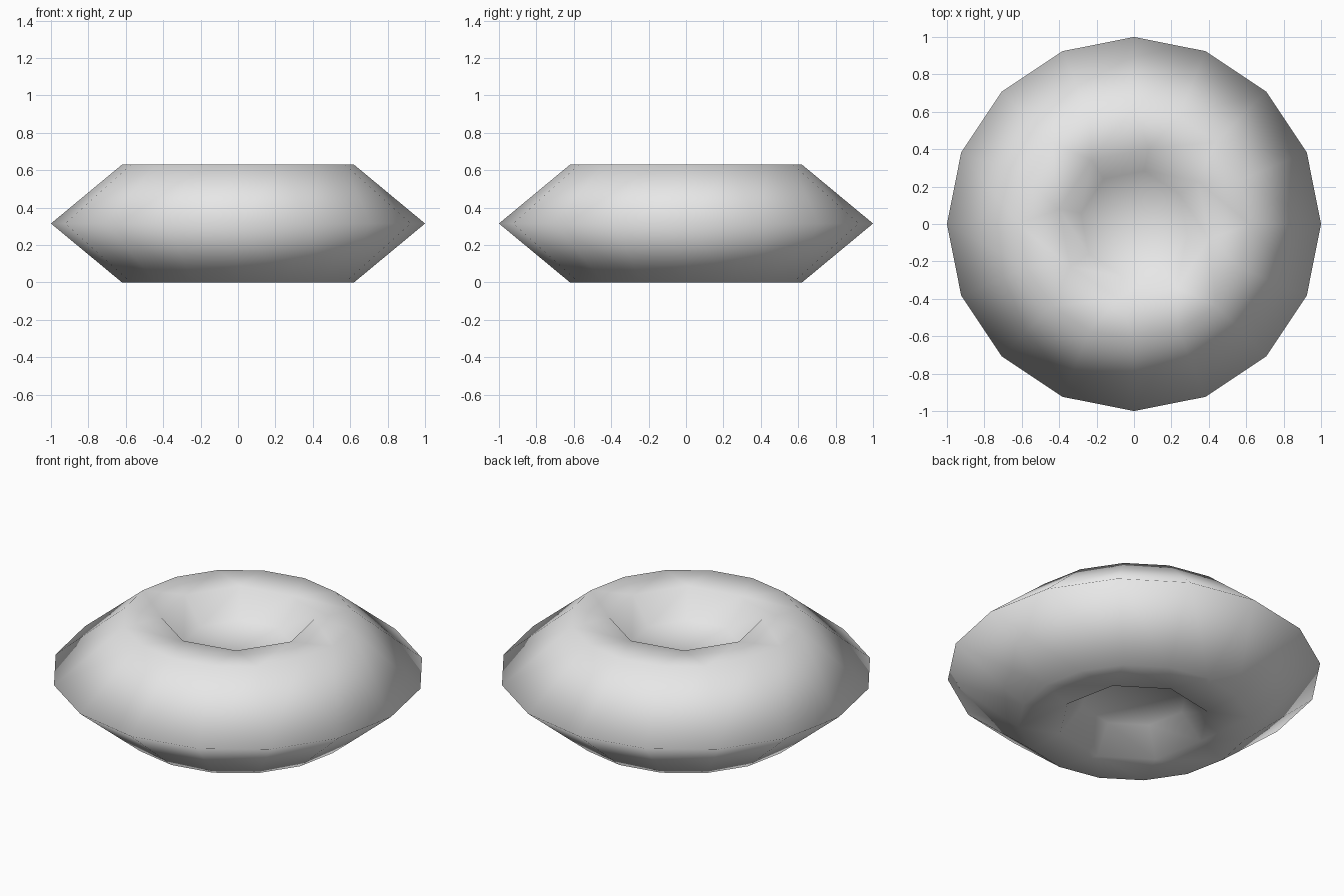
import bpy, bmesh, math

cube = bpy.data.objects.get("Cube")
if cube:
    bpy.data.objects.remove(cube, do_unlink=True)

OUTER, INNER = 16, 8
HALF = 0.315  # half thickness

grey = bpy.data.materials.new("light grey")
grey.use_nodes = True
colour = (0.8, 0.8, 0.8, 1)
grey.diffuse_color = colour
grey.node_tree.nodes["Principled BSDF"].inputs["Base Color"].default_value = colour

bm = bmesh.new()


def ring(radius, z, count, turn=0.0):
    """Vertices evenly spaced on a level circle."""
    angles = [math.tau * i / count + turn for i in range(count)]
    return [bm.verts.new((radius * math.cos(a), radius * math.sin(a), z)) for a in angles]


def bridge(a, b):
    """Quads between two rings of equal count."""
    n = len(a)
    for i in range(n):
        k = (i + 1) % n
        bm.faces.new((a[i], a[k], b[k], b[i]))


# Pointed rim shared by the upper and lower halves
waist = ring(1, HALF, OUTER)
turn = -math.pi / OUTER

for side in (1, -1):
    # Sloping outside and the wide crest
    crest = ring(0.62, HALF + side * HALF, OUTER)
    lip = ring(0.41, HALF + side * HALF, INNER, turn)
    bridge(waist, crest)
    for j in range(INNER):
        k = (j + 1) % INNER
        a, b, c = crest[2 * j - 1], crest[2 * j], crest[2 * j + 1]
        bm.faces.new((a, b, lip[j]))
        bm.faces.new((b, c, lip[k], lip[j]))
    # Steep-walled dimple with a closed floor
    floor_z = HALF + side * 0.17
    floor = ring(0.29, floor_z, INNER, turn)
    bridge(lip, floor)
    centre = bm.verts.new((0, 0, floor_z))
    for j in range(INNER):
        bm.faces.new((floor[j], floor[(j + 1) % INNER], centre))

bmesh.ops.recalc_face_normals(bm, faces=bm.faces)
for face in bm.faces:
    face.smooth = True

mesh = bpy.data.meshes.new("dimpled_ring")
bm.to_mesh(mesh)
bm.free()
mesh.materials.append(grey)
bpy.context.collection.objects.link(bpy.data.objects.new("dimpled_ring", mesh))
